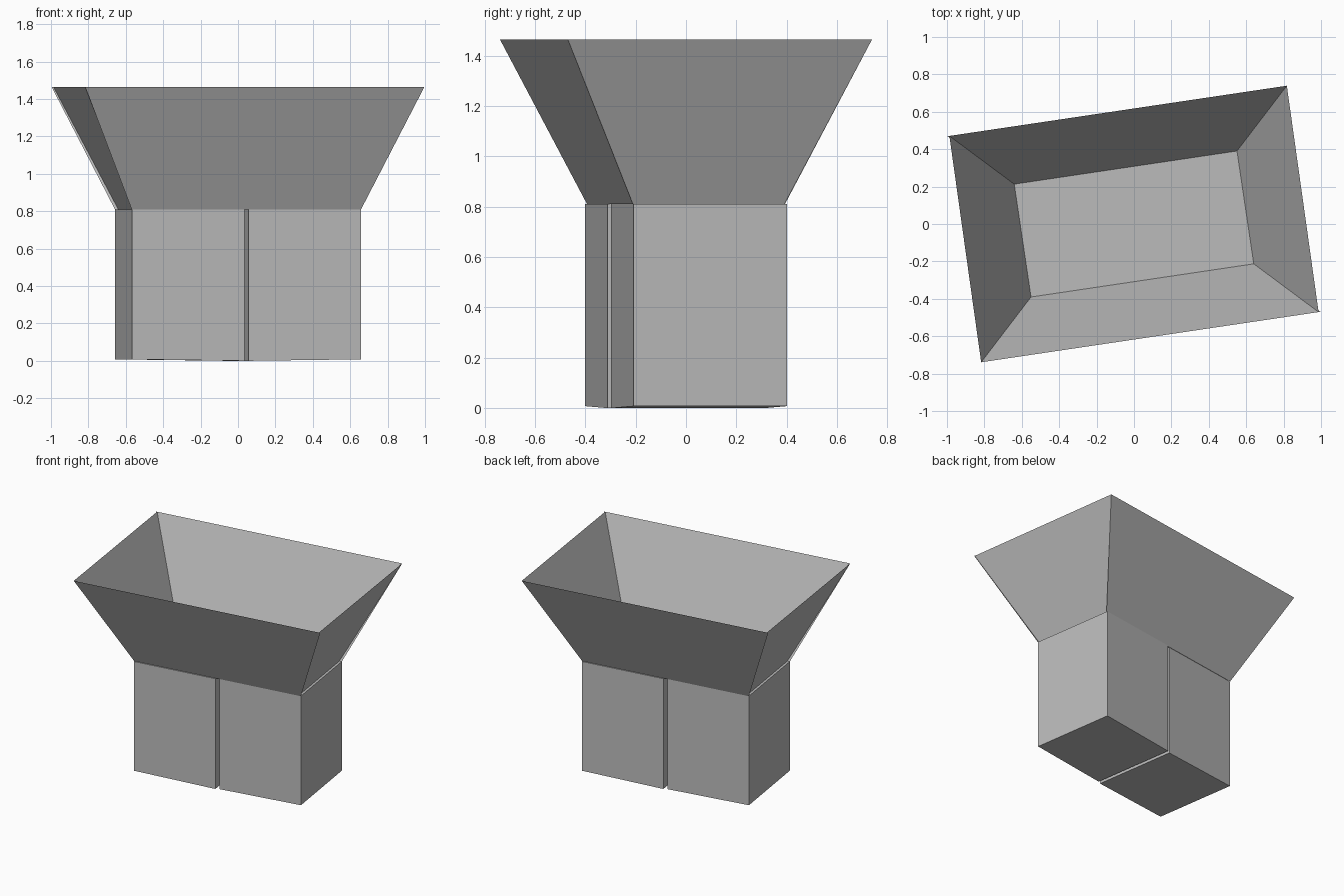
import bpy
import bmesh
from math import radians
from mathutils import Matrix, Vector

cube = bpy.data.objects.get("Cube")
if cube:
    bpy.data.objects.remove(cube, do_unlink=True)

# Single plain grey for everything
grey = bpy.data.materials.new("plain_grey")
grey.use_nodes = True
colour = (0.5, 0.5, 0.5, 1)
grey.diffuse_color = colour
grey.node_tree.nodes["Principled BSDF"].inputs["Base Color"].default_value = colour

TURN = Matrix.Rotation(radians(8.46), 4, "Z")   # whole model is turned a little
HALF_TURN = Matrix.Rotation(radians(180), 4, "Z")
RIM_Z, NECK_Z = 1.465, 0.81
RIM_X, RIM_Y = 0.917, 0.611
NECK_X, NECK_Y = 0.62, 0.305


def add_object(name, bm, matrix):
    mesh = bpy.data.meshes.new(name)
    bm.to_mesh(mesh)
    bm.free()
    mesh.materials.append(grey)
    obj = bpy.data.objects.new(name, mesh)
    obj.matrix_world = TURN @ matrix
    bpy.context.collection.objects.link(obj)


def sheet(name, points, matrix=Matrix()):
    bm = bmesh.new()
    bm.faces.new([bm.verts.new(p) for p in points])
    add_object(name, bm, matrix)


def block(name, matrix):
    bm = bmesh.new()
    bmesh.ops.create_cube(bm, size=1)
    for v in bm.verts:
        v.co = Vector((0.316 + v.co.x * 0.607,
                       0.005 + v.co.y * 0.615,
                       (v.co.z + 0.5) * NECK_Z))
        # underside rises slightly towards the outer end
        if v.co.z < 0.1 and v.co.x > 0.3:
            v.co.z = 0.008
    add_object(name, bm, matrix)


# Each side is the other one turned half way round
for matrix, side, face in ((Matrix(), "left", "front"),
                           (HALF_TURN, "right", "back")):
    block(side + "_base_block", matrix)
    sheet(face + "_funnel_panel",
          [(-NECK_X, -NECK_Y, NECK_Z), (NECK_X, -NECK_Y, NECK_Z),
           (RIM_X, -RIM_Y, RIM_Z), (-RIM_X, -RIM_Y, RIM_Z)], matrix)
    # end panel sits slightly inside the long panels
    sheet(side + "_funnel_panel",
          [(0.602, -NECK_Y, NECK_Z), (0.602, NECK_Y, NECK_Z),
           (RIM_X, RIM_Y, RIM_Z), (RIM_X - 0.01, -RIM_Y, RIM_Z)], matrix)

# Funnel floor covering the gap between the blocks
floor_z = NECK_Z + 0.002
sheet("funnel_floor",
      [(-0.602, -NECK_Y, floor_z), (0.602, -NECK_Y, floor_z),
       (0.602, NECK_Y, floor_z), (-0.602, NECK_Y, floor_z)])
